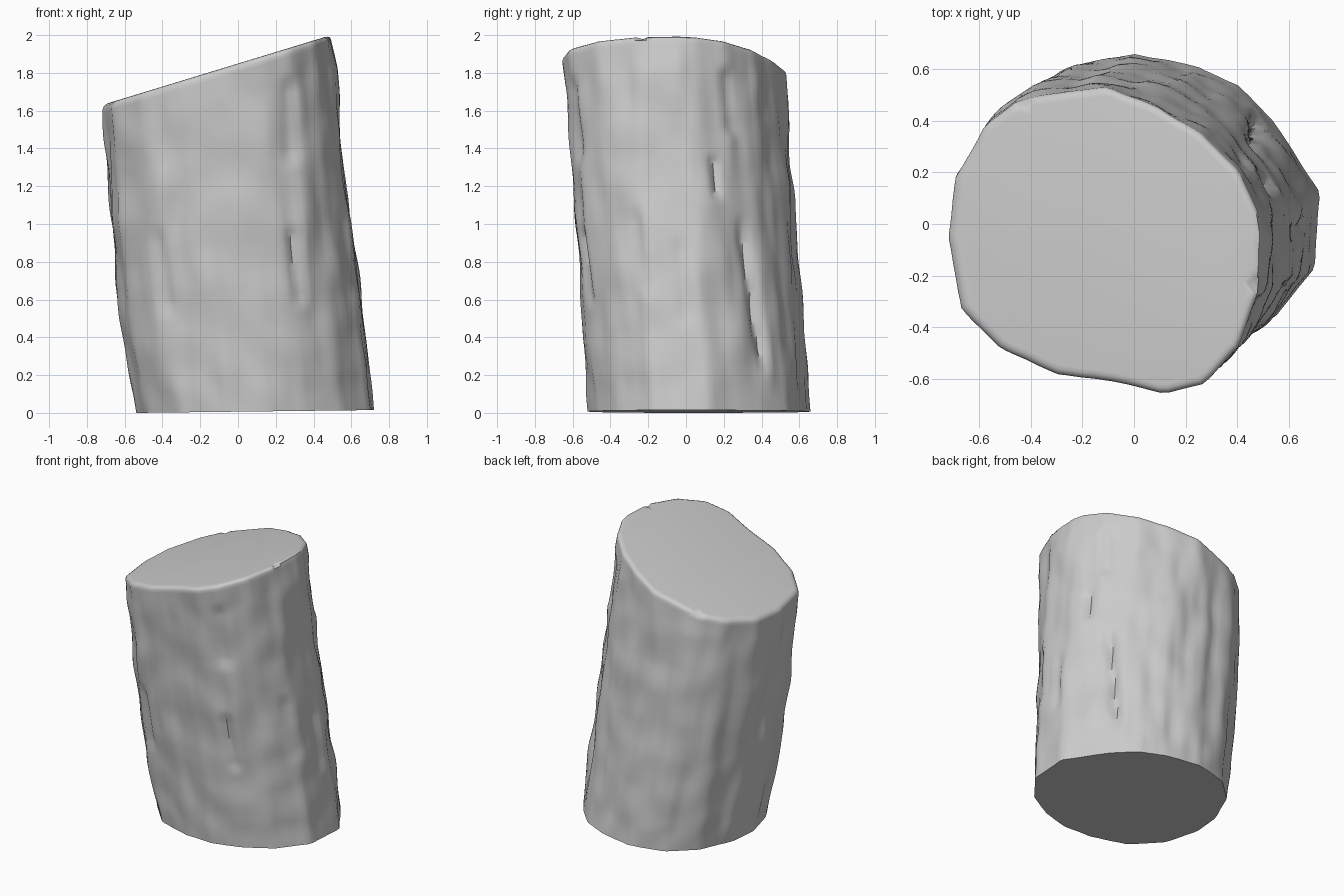
import bpy, bmesh, math
from mathutils import Vector, noise

if "Cube" in bpy.data.objects:
    bpy.data.objects.remove(bpy.data.objects["Cube"])

SIDES, ROWS = 128, 90

# Outlines of the slanted top cut and of the base, counter-clockwise from +x
TOP = [(.49, -.05), (.48, .05), (.41, .2), (.26, .35), (.1, .45), (-.1, .53), (-.3, .51),
       (-.46, .475), (-.58, .38), (-.69, .18), (-.72, -.05), (-.67, -.33), (-.52, -.48),
       (-.3, -.58), (-.08, -.61), (.12, -.66), (.27, -.62), (.4, -.48), (.48, -.28)]
BASE = [(.70, -.17), (.72, .12), (.54, .4), (.4, .54), (.25, .61), (0, .66), (-.25, .6),
        (-.42, .44), (-.52, .2), (-.54, 0), (-.47, -.25), (-.3, -.43), (-.05, -.51),
        (.15, -.52), (.35, -.47), (.55, -.36)]
TOP_C, BASE_C = Vector((-.11, -.06)), Vector((.09, .07))


def radius_at(outline, centre, ang):
    """Radius of a closed outline in one direction, found by ray crossing."""
    d = Vector((math.cos(ang), math.sin(ang)))
    best = 0
    for i, p in enumerate(outline):
        a, b = Vector(p) - centre, Vector(outline[(i + 1) % len(outline)]) - centre
        e = b - a
        den = d.x * e.y - d.y * e.x
        if abs(den) < 1e-9:
            continue
        r = (a.x * e.y - a.y * e.x) / den
        s = (a.x * d.y - a.y * d.x) / den
        if r > 0 and -1e-6 <= s <= 1 + 1e-6:
            best = max(best, r)
    return best


def cut_z(x):
    return 1.853 + .305 * x


# Bark cracks: (start y, start z, end y, end z, depth, half width) on the +x side
CRACKS = [(.29, 1.05, .42, .2, .035, .022), (.14, 1.37, .17, 1.13, .03, .018),
          (.21, 1.85, .24, 1.45, .025, .03), (-.04, .95, 0, .45, .018, .022),
          (-.27, 1.1, -.2, .6, .015, .03)]
# The same on the -y side, measured along x
FRONT_CRACKS = [(.27, 1.8, .3, 1.3, .025, .035), (.28, 1.0, .34, .55, .025, .03),
                (-.42, 1.0, -.36, .5, .015, .03)]


def crack_depth(u, z, cracks):
    total = 0
    for u0, z0, u1, z1, depth, width in cracks:
        f = (z0 - z) / (z0 - z1)
        if 0 < f < 1:
            off = (u - u0 - (u1 - u0) * f) / width
            total += depth * math.exp(-off * off) * min(1, 6 * f, 6 * (1 - f))
    return total


def bark(ang, z, p):
    """Relief of the bark: long vertical ridges, lumps and cracks."""
    q = Vector((math.cos(ang), math.sin(ang), 0))
    ridges = noise.noise(Vector((q.x * 5, q.y * 5, z * 1.3)))
    lumps = noise.noise(Vector((q.x * 3.5 + 9, q.y * 3.5, z * 4.5)))
    fine = noise.noise(Vector((q.x * 9, q.y * 9 + 4, z * 3)))
    h = .018 * ridges + .013 * lumps + .008 * fine
    if q.x > .3:
        h -= crack_depth(p.y, z, CRACKS)
    if q.y < -.4:
        h -= crack_depth(p.x, z, FRONT_CRACKS)
    return h


bm = bmesh.new()
rings = []
top_r = [radius_at(TOP, TOP_C, math.tau * i / SIDES) for i in range(SIDES)]
base_r = [radius_at(BASE, BASE_C, math.tau * i / SIDES) for i in range(SIDES)]

# Leaning bark wall
for j in range(ROWS + 1):
    t = j / ROWS
    ring = []
    for i in range(SIDES):
        ang = math.tau * i / SIDES
        d = Vector((math.cos(ang), math.sin(ang)))
        a, b = BASE_C + d * base_r[i], TOP_C + d * top_r[i]
        p = a.lerp(b, t)
        zb = .01 + .012 * a.x
        z = zb + (cut_z(b.x) - .025 - zb) * t
        ease = min(1, .25 + 5 * t * (1 - t) * 2)
        bulge = .03 * max(0, -d.x) * 4 * t * (1 - t)
        p = p + d * (bark(ang, z, p) * ease + bulge)
        ring.append(bm.verts.new((p.x, p.y, z)))
    rings.append(ring)

# Softly rounded rim below the cut, with two small notches
for inset, drop in ((.006, .01), (.02, .002), (.035, 0)):
    ring = []
    for i, v in enumerate(rings[ROWS]):
        ang = math.tau * i / SIDES
        cut = .035 if i in (round(SIDES * .335), round(SIDES * .955)) else 0
        d = Vector((math.cos(ang), math.sin(ang)))
        x, y = v.co.x - d.x * (inset + cut), v.co.y - d.y * (inset + cut)
        ring.append(bm.verts.new((x, y, cut_z(x) - drop)))
    rings.append(ring)

for lo, hi in zip(rings, rings[1:]):
    for i in range(SIDES):
        k = (i + 1) % SIDES
        bm.faces.new((lo[i], lo[k], hi[k], hi[i]))

# Sawn ends
bm.faces.new(rings[-1])
bm.faces.new(list(reversed(rings[0])))

# Stand exactly on the floor
low = min(v.co.z for v in bm.verts)
for v in bm.verts:
    v.co.z -= low

mesh = bpy.data.meshes.new("log")
bm.to_mesh(mesh)
bm.free()
log = bpy.data.objects.new("log", mesh)
bpy.context.collection.objects.link(log)
bpy.context.view_layer.objects.active = log
log.select_set(True)
bpy.ops.object.shade_smooth_by_angle(angle=math.radians(50))
